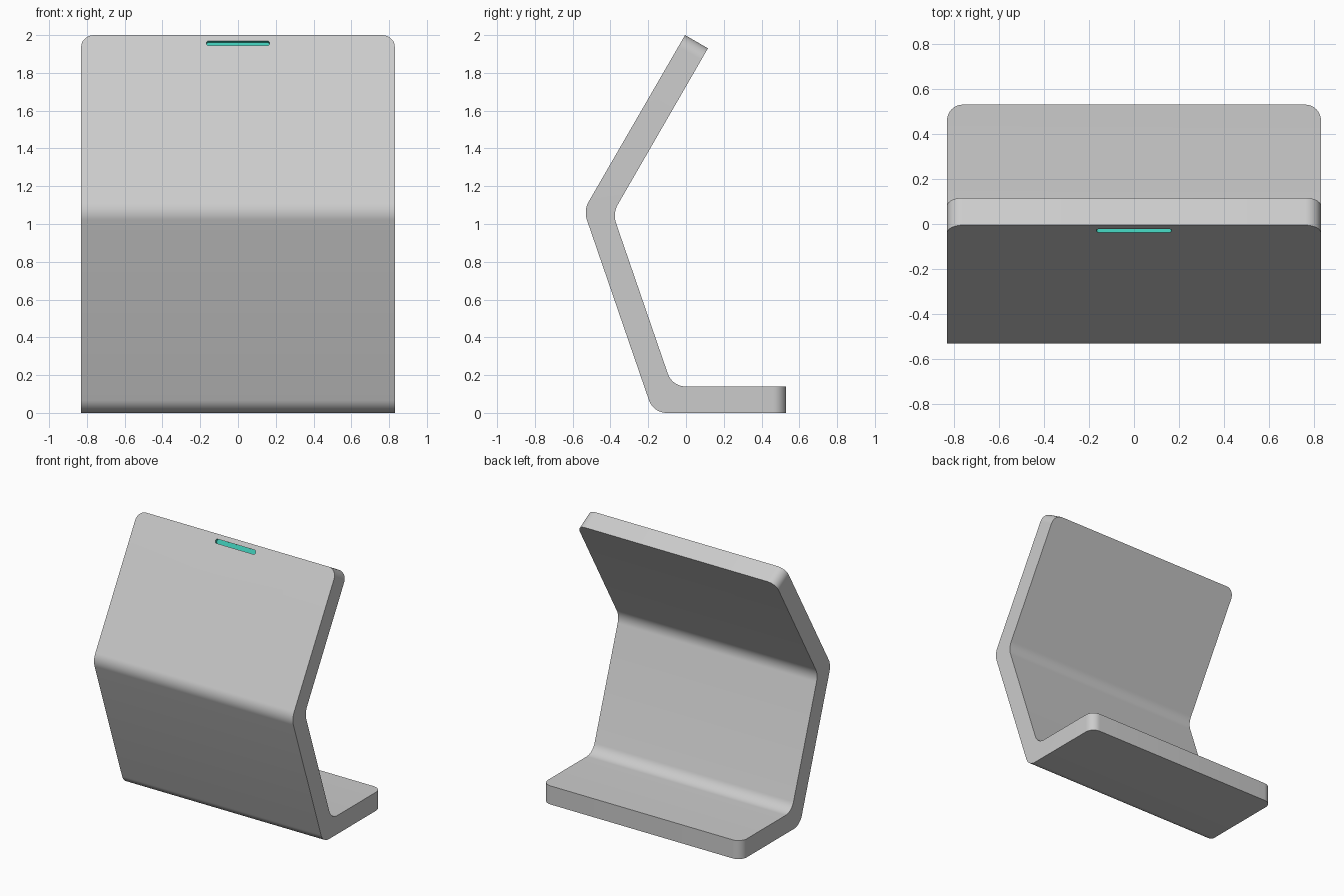
import bpy
import bmesh
import math
from mathutils import Vector, Matrix

if "Cube" in bpy.data.objects:
    bpy.data.objects.remove(bpy.data.objects["Cube"], do_unlink=True)

HALF_WIDTH = 0.83
THICK = 0.14
CORNER = 0.07
TILT = math.radians(30)


def make_material(name, rgb):
    mat = bpy.data.materials.new(name)
    mat.use_nodes = True
    mat.diffuse_color = (*rgb, 1)
    mat.node_tree.nodes["Principled BSDF"].inputs["Base Color"].default_value = (*rgb, 1)
    return mat


def fillet(prev, corner, nxt, radius, steps=12):
    """Arc points that round one corner of a profile."""
    a, b = (prev - corner).normalized(), (nxt - corner).normalized()
    half = a.angle(b) / 2
    centre = corner + (a + b).normalized() * radius / math.sin(half)
    start = (corner + a * radius / math.tan(half) - centre).normalized()
    end = (corner + b * radius / math.tan(half) - centre).normalized()
    return [centre + start.slerp(end, i / steps) * radius for i in range(steps + 1)]


def make_object(name, bm, mats):
    bmesh.ops.recalc_face_normals(bm, faces=bm.faces)
    mesh = bpy.data.meshes.new(name)
    bm.to_mesh(mesh)
    bm.free()
    for mat in mats:
        mesh.materials.append(mat)
    obj = bpy.data.objects.new(name, mesh)
    bpy.context.collection.objects.link(obj)
    return obj


materials = [make_material("light grey", (0.6, 0.6, 0.6)),
             make_material("turquoise", (0.05, 0.58, 0.46))]

# Side profile: (y, z, corner radius)
profile = [(0.53, 0, 0), (-0.173, 0, 0.1), (-0.542, 1.072, 0.12), (-0.005, 2, 0),
           (0.116, 1.93, 0), (-0.388, 1.056, 0.12), (-0.073, THICK, 0.1), (0.53, THICK, 0)]
corners = [Vector((-HALF_WIDTH, y, z)) for y, z, r in profile]
outline = []
for i, (y, z, r) in enumerate(profile):
    if r:
        outline += fillet(corners[i - 1], corners[i], corners[(i + 1) % len(corners)], r)
    else:
        outline.append(corners[i])

# Bent plate, with the free corners of both ends rounded
bm = bmesh.new()
side = bm.faces.new([bm.verts.new(p) for p in outline])
moved = bmesh.ops.extrude_face_region(bm, geom=[side], use_keep_orig=True)["geom"]
bmesh.ops.translate(bm, vec=(2 * HALF_WIDTH, 0, 0),
                    verts=[v for v in moved if isinstance(v, bmesh.types.BMVert)])


def is_end_edge(edge):
    a, b = (v.co for v in edge.verts)
    if abs(a.x - b.x) > 0.01:
        return False
    mid = (a + b) / 2
    return mid.y > 0.52 or mid.z > 1.95


bmesh.ops.bevel(bm, geom=[e for e in bm.edges if is_end_edge(e)],
                offset=CORNER, segments=10, profile=0.5, affect='EDGES')
stand = make_object("bent_stand", bm, materials)

# Shallow coloured slot near the top of the front face
bm = bmesh.new()
bmesh.ops.create_cube(bm, size=1, matrix=Matrix.Diagonal((0.335, 0.04, 0.03, 1)))
depth_edges = [e for e in bm.edges if abs(e.verts[0].co.y - e.verts[1].co.y) > 0.01]
bmesh.ops.bevel(bm, geom=depth_edges, offset=0.013, segments=5, profile=0.5, affect='EDGES')
for face in bm.faces:
    face.material_index = 1
bmesh.ops.transform(bm, verts=bm.verts,
                    matrix=Matrix.Translation((0, -0.03, 1.957)) @ Matrix.Rotation(-TILT, 4, 'X'))
cutter = make_object("slot_cutter", bm, materials)
cutter.hide_render = True

cut = stand.modifiers.new("slot", 'BOOLEAN')
cut.operation = 'DIFFERENCE'
cut.solver = 'EXACT'
cut.object = cutter
bpy.ops.object.select_all(action='DESELECT')
stand.select_set(True)
bpy.context.view_layer.objects.active = stand
bpy.ops.object.modifier_apply(modifier=cut.name)
bpy.data.objects.remove(cutter, do_unlink=True)
bpy.ops.object.shade_smooth_by_angle(angle=math.radians(30))
